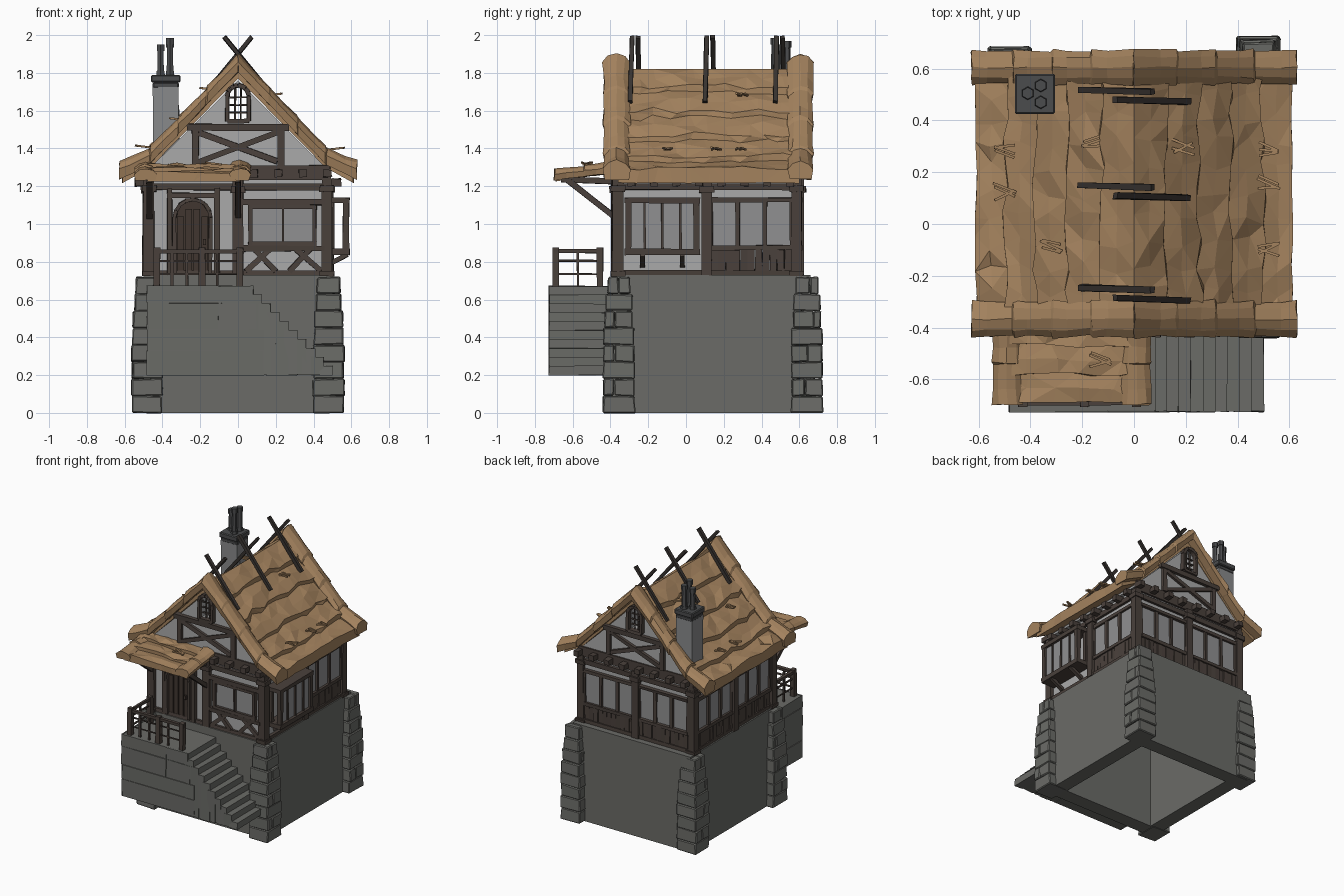
import bpy, bmesh, math, random
from mathutils import Vector, Matrix

if "Cube" in bpy.data.objects:
    bpy.data.objects.remove(bpy.data.objects["Cube"])
random.seed(7)
V = Vector

def mat(name, r, g, b):
    m = bpy.data.materials.new(name)
    m.diffuse_color = (r, g, b, 1)
    m.use_nodes = True
    m.node_tree.nodes["Principled BSDF"].inputs["Base Color"].default_value = m.diffuse_color
    return m

THATCH = mat("thatch", .37, .225, .112)
WOOD = mat("dark_timber", .068, .052, .044)
POLE = mat("charred_wood", .038, .032, .029)
DOOR = mat("door_wood", .052, .037, .03)
STONE = mat("stone", .145, .147, .135)
PLASTER = mat("plaster", .40, .40, .40)
GLASS = mat("window_glass", .28, .28, .285)
CHIM = mat("chimney_stone", .25, .255, .26)
CAP = mat("dark_stone", .07, .072, .075)

class Part:
    """Collects bars, boxes and prisms into one named object."""
    def __init__(self, name, material, jitter=0, bevel=0):
        self.name, self.mat, self.jit, self.bev = name, material, jitter, bevel
        self.bm = bmesh.new()

    def box(self, a, b, taper=1):
        lo = V([min(p, q) for p, q in zip(a, b)])
        size = V([abs(p - q) for p, q in zip(a, b)])
        for v in bmesh.ops.create_cube(self.bm, size=1)["verts"]:
            k = taper if v.co.z > 0 else 1
            c = V((v.co.x * k, v.co.y * k, v.co.z))
            v.co = lo + V([s * (t + .5) for s, t in zip(size, c)])

    def bar(self, p, q, w, d, n):
        p, q = V(p), V(q)
        z = (q - p).normalized()
        x = V(n).cross(z).normalized()
        m = Matrix((x * w, z.cross(x) * d, q - p)).transposed().to_4x4()
        m.translation = (p + q) / 2
        bmesh.ops.create_cube(self.bm, size=1, matrix=m)

    def cyl(self, x, y, z0, z1, r0, r1, n=6):
        bmesh.ops.create_cone(self.bm, cap_ends=True, segments=n, radius1=r0, radius2=r1, depth=z1 - z0,
                              matrix=Matrix.Translation((x, y, (z0 + z1) / 2)))

    def prism(self, pts, y0, y1):
        f = self.bm.faces.new([self.bm.verts.new((x, y0, z)) for x, z in pts])
        new = bmesh.ops.extrude_face_region(self.bm, geom=[f])["geom"]
        bmesh.ops.translate(self.bm, vec=(0, y1 - y0, 0), verts=[v for v in new if isinstance(v, bmesh.types.BMVert)])

    def loft(self, rings):
        rs = [[self.bm.verts.new(p) for p in r] for r in rings]
        n = len(rs[0])
        for a, b in zip(rs, rs[1:]):
            for i in range(n):
                j = (i + 1) % n
                self.bm.faces.new((a[i], a[j], b[j], b[i]))
        self.bm.faces.new(rs[0]); self.bm.faces.new(rs[-1])

    def done(self):
        for v in self.bm.verts:
            v.co += V([random.uniform(-1, 1) * self.jit for _ in range(3)])
        bmesh.ops.recalc_face_normals(self.bm, faces=self.bm.faces)
        me = bpy.data.meshes.new(self.name)
        self.bm.to_mesh(me)
        me.materials.append(self.mat)
        ob = bpy.data.objects.new(self.name, me)
        bpy.context.collection.objects.link(ob)
        if self.bev:
            m = ob.modifiers.new("bevel", 'BEVEL')
            m.width, m.segments = self.bev, 1
        return ob

def arch(cx, z0, z1, hw, n=8):
    pts = [(cx - hw, z0), (cx + hw, z0)]
    return pts + [(cx + hw * math.cos(math.pi * i / n), z1 - hw + hw * math.sin(math.pi * i / n)) for i in range(n + 1)]

# wall coordinates: along the wall, outward distance, height
SIDES = {"front": lambda u, d, z: V((u, -.36 - d, z)), "back": lambda u, d, z: V((u, .59 + d, z)),
         "right": lambda u, d, z: V((.47 + d, u, z)), "left": lambda u, d, z: V((-.47 - d, u, z))}
def wbox(part, side, u0, u1, z0, z1, d0, d1):
    part.box(SIDES[side](u0, d0, z0), SIDES[side](u1, d1, z1))

# hollow stone base, open below
base = Part("stone_base", STONE)
base.prism([(-.5, 0), (-.39, 0), (-.39, .69), (.39, .69), (.39, 0), (.5, 0), (.5, .73), (-.5, .73)], -.39, .66)
base.box((-.39, -.39, 0), (.39, -.28, .69))
base.box((-.39, .55, 0), (.39, .66, .69))
base.done()

# corner buttresses of stacked blocks
quoins = Part("corner_stones", STONE, .004, .006)
for cx, cy in ((-.48, -.35), (.48, -.355), (-.48, .6), (.48, .64)):
    for i in range(8):
        k = 1 - (0, 0, 0, 0, .03, .09, .17, .27)[i]
        hx, hy, z = .081 * k + .003 * (i % 2), .083 * k + .003 * ((i + 1) % 2), i * .09
        c = (cy + random.uniform(-.04, .04)) if i % 2 else cy + hy
        quoins.box((cx - hx, cy - hy, z), (cx + hx, c, z + .0895), .975)
        if i % 2:
            quoins.box((cx - hx, c, z), (cx + hx, cy + hy, z + .0895), .975)
quoins.done()

# landing with facing slabs and the stair
landing = Part("landing_block", STONE)
landing.box((-.478, -.722, .2), (.085, -.38, .67))
landing.done()
slabs = Part("landing_facing", STONE, .002)
for z0, z1, cuts in ((.2, .328, (-.48, .14)), (.332, .44, (-.48, .14)), (.444, .58, (-.48, -.1, .1)), (.584, .672, (-.48, -.1, .085))):
    for a, b in zip(cuts, cuts[1:]):
        slabs.box((a, -.727, z0), (b - .004, -.718, z1))
    slabs.box((-.483, -.727, z0), (-.474, -.4, z1))
slabs.done()
stairs = Part("stair_steps", STONE, .003)
for i in range(9):
    x = .08 + i * .0467
    stairs.box((x - .02, -.725, .2), (x + .0467, -.38, .625 - i * .047))
stairs.done()

# plaster storey and gable block with a see-through attic window
walls = Part("plaster_walls", PLASTER)
walls.box((-.47, -.36, .72), (.47, .59, 1.28))
walls.done()
gable = Part("gable_walls", PLASTER)
gable.prism([(-.5, 1.25), (.5, 1.25), (.49, 1.275), (.32, 1.44), (0, 1.76), (-.32, 1.44), (-.49, 1.275)], -.37, .6)
gable = gable.done()
cutter = Part("window_cutter", PLASTER)
cutter.prism(arch(0, 1.555, 1.72, .045), -1, 1)
cutter = cutter.done()
cutter.hide_render = True
cutter.hide_set(True)
m = gable.modifiers.new("window", 'BOOLEAN')
m.operation, m.object, m.solver = 'DIFFERENCE', cutter, 'EXACT'

# timber frame
t = Part("timber_frame", WOOD, .003)
glass = Part("window_panes", GLASS)
for x in (-.47, .47):
    for y in (-.36, .585):
        t.box((x - .028, y - .028, .73), (x + .028, y + .028, 1.24))
        for z, h in ((.725, .025), (1.17, .035)):
            t.box((x - .038, y - .038, z), (x + .038, y + .038, z + h))
for side, a, b, mid in (("front", -.5, .5, 0), ("back", -.5, .5, 0), ("left", -.39, .61, .11), ("right", -.39, .61, .11)):
    wbox(t, side, a, b, .725, .755, -.01, .022)
    wbox(t, side, a, b, 1.18, 1.215, -.01, .022)
    wbox(t, side, mid - .028, mid + .028, .73, 1.24, -.01, .035)
    wbox(t, side, mid - .038, mid + .038, 1.165, 1.2, -.01, .045)
    if side in ("front", "back"):
        # jetty board, joist ends and gable bracing
        wbox(t, side, -.49, .49, 1.235, 1.31, -.01, .022)
        for i in range(-3, 5):
            wbox(t, side, i * .13 - .068, i * .13 - .026, 1.248, 1.288, 0, .075)
        wbox(t, side, -.27, .27, 1.495, 1.53, 0, .035)
        P, n = SIDES[side], SIDES[side](0, 1, 0) - SIDES[side](0, 0, 0)
        for s in (-1, 1):
            wbox(t, side, s * .21, s * .245, 1.31, 1.5, 0, .03)
            t.bar(P(s * .21, .02, 1.33), P(-s * .21, .02, 1.485), .03, .02, n)
        pts = arch(0, 1.545, 1.735, .057)
        for p, q in zip(pts, pts[1:] + pts[:1]):
            t.bar(P(p[0], .02, p[1]), P(q[0], .02, q[1]), .022, .045, n)
        for x in (-.015, .015):
            wbox(t, side, x - .003, x + .003, 1.55, 1.72, 0, .015)
        for z in (1.59, 1.63, 1.67):
            wbox(t, side, -.045, .045, z - .003, z + .003, 0, .015)
    else:
        for i in range(8):
            wbox(t, side, -.31 + i * .12, -.27 + i * .12, 1.2, 1.24, 0, .075)

# rows of panes above vertical planks
for side, a, b in (("right", .13, .56), ("left", -.33, .09), ("left", .13, .56), ("back", -.44, -.02), ("back", .02, .44)):
    wbox(glass, side, a, b, .88, 1.12, 0, .006)
    for z in (.862, 1.115):
        wbox(t, side, a, b, z, z + .025, 0, .025)
    for i in range(4):
        u = a + (b - a) * i / 3
        wbox(t, side, u - .012, u + .012, .87, 1.13, 0, .02)
    for i in range(11):
        u = a + (b - a) * (i + .5) / 11
        wbox(t, side, u - .0185, u + .0185, .75, .87, 0, random.uniform(.01, .02))

# front window, braces and door surround
wbox(glass, "front", .07, .4, .9, 1.09, 0, .006)
for z0, z1 in ((.855, .885), (1.1, 1.13)):
    wbox(t, "front", .02, .46, z0, z1, 0, .03)
for z in (.885, 1.08):
    wbox(t, "front", .055, .415, z, z + .02, 0, .03)
for u in (.055, .232, .395):
    wbox(t, "front", u, u + (.02 if u != .232 else .01), .89, 1.1, 0, .03)
for a, b in ((.04, .17), (.2, .09), (.27, .38), (.44, .31)):
    t.bar((a, -.37, .75), (b, -.37, .865), .028, .025, (0, -1, 0))
for u in (-.375, -.125):
    wbox(t, "front", u, u + .028, .73, 1.19, 0, .03)
wbox(t, "front", -.375, -.097, 1.14, 1.165, 0, .03)
pts = arch(-.24, .74, 1.13, .095)
for p, q in zip(pts[1:], pts[2:] + pts[:1]):
    t.bar((p[0], -.375, p[1]), (q[0], -.375, q[1]), .018, .04, (0, -1, 0))
t.done()
glass.done()
door = Part("front_door", DOOR)
door.prism(arch(-.24, .73, 1.125, .088), -.37, -.35)
for i in range(4):
    door.box((-.32 + i * .042, -.378, .735), (-.286 + i * .042, -.36, 1.04 + .04 * (i in (1, 2))))
door.box((-.185, -.395, .89), (-.17, -.36, .92))
door.done()

# bay window on the right wall
bay = Part("bay_window_frame", WOOD, .002)
for z0, z1 in ((.835, .87), (1.11, 1.14)):
    bay.box((.46, -.325, z0), (.59, .075, z1))
for y in (-.305, .055):
    bay.box((.555, y - .016, .85), (.588, y + .016, 1.12))
    bay.box((.49, y - .013, .85), (.51, y + .013, 1.12))
for y in (-.22, -.125, -.03):
    bay.box((.56, y - .007, .86), (.58, y + .007, 1.12))
for y in (-.23, -.02):
    bay.bar((.47, y, .78), (.58, y, .84), .025, .025, (0, 1, 0))
bay.done()
pane = Part("bay_window_panes", GLASS)
pane.box((.564, -.31, .865), (.57, .06, 1.115))
pane.done()

# landing railing
rail = Part("landing_railing", WOOD, .002)
for x, y in ((-.43, -.69), (-.43, -.455), (-.19, -.69), (.01, -.69)):
    rail.box((x - .017, y - .017, .66), (x + .017, y + .017, .875))
rail.box((-.44, -.7, .845), (.03, -.675, .865))
rail.box((-.44, -.7, .845), (-.418, -.44, .865))
for z in (.73, .8):
    rail.box((-.43, -.694, z), (.01, -.686, z + .01))
    rail.box((-.434, -.69, z), (-.426, -.45, z + .01))
for x in (-.35, -.27, -.11):
    rail.box((x - .006, -.696, .67), (x + .006, -.684, .85))
rail.box((-.436, -.578, .67), (-.424, -.566, .85))
rail.done()

# porch brackets
br = Part("porch_brackets", WOOD, .002)
for x in (-.47, .0):
    br.bar((x, -.37, 1.03), (x, -.63, 1.235), .03, .03, (1, 0, 0))
    br.bar((x, -.37, 1.225), (x, -.66, 1.235), .03, .03, (1, 0, 0))
br.done()

def along(path, f):
    x = f * (len(path) - 1)
    i = min(int(x), len(path) - 2)
    a, b = path[i], path[i + 1]
    return a[0] + (b[0] - a[0]) * (x - i), a[1] + (b[1] - a[1]) * (x - i)

def thatch_sheet(name, path, w0, w1, courses, cols, place, th=.05, lip=.04):
    """Overlapping ragged courses running down a path."""
    p = Part(name, THATCH)
    rings = []
    for c in range(cols + 1):
        w, ring, f1 = w0 + (w1 - w0) * c / cols, [], 0
        for k in range(courses):
            f0 = f1
            f1 = (k + 1) / courses + (random.uniform(-.025, .025) if k < courses - 1 else random.uniform(-.015, 0))
            for f, h in ((f0, 0), ((f0 + f1) / 2, lip * random.uniform(0, .9)), (f1, lip * random.uniform(.5, 1.1))):
                a, z = along(path, f)
                ring.append(place(a, w + (random.uniform(-.03, .03) if 0 < c < cols else 0), z + h))
        ring += [place(a, w, z - th) for a, z in [along(path, q) for q in (f1, .75, .5, 0)]]
        rings.append(ring)
    p.loft(rings)
    bmesh.ops.triangulate(p.bm, faces=p.bm.faces)
    p.done()

def thatch_roll(name, path, w0, w1, segs, place, th=.092):
    """Thick bundled edge made of flared segments."""
    p = Part(name, THATCH, .004)
    rings, mid, hw = [], (w0 + w1) / 2, (w1 - w0) / 2
    for k in range(segs):
        for f, s in ((k / segs, .96 if k else 1.1), ((k + .6) / segs, 1), ((k + 1) / segs - .01, 1.08)):
            a, z = along(path, f)
            s *= random.uniform(.97, 1.03)
            rings.append([place(a, mid + u * hw * s, z - th + v * th * (s if v else 1)) for u, v in
                          ((-.85, 0), (-1, .55), (-.6, .85), (0, 1), (.6, .85), (1, .55), (.85, 0))])
    p.loft(rings)
    p.done()

# main roof and its gable edges
for s, nm in ((-1, "left"), (1, "right")):
    place = lambda a, w, z, s=s: V((s * a, w, z))
    thatch_sheet("roof_thatch_" + nm, [(0, 1.82), (.16, 1.66), (.32, 1.495), (.47, 1.345), (.615, 1.265)], -.36, .6, 5, 10, place)
    for y0, y1, e in ((-.435, -.30, "front"), (.54, .67, "back")):
        thatch_roll(f"roof_edge_{nm}_{e}", [(0, 1.895), (.17, 1.72), (.32, 1.56), (.47, 1.405), (.635, 1.325)], y0, y1, 4, place)
# porch roof
place = lambda a, w, z: V((w, a, z))
thatch_sheet("porch_thatch", [(-.36, 1.315), (-.69, 1.255)], -.48, .01, 3, 6, place, .03, .025)
for x, nm in ((-.49, "left"), (.01, "right")):
    thatch_roll("porch_edge_" + nm, [(-.38, 1.33), (-.70, 1.29)], x - .055, x + .055, 2, place, .06)

# loose straw tufts
straw = Part("loose_straw", THATCH)
for x, y in ((-.5, .27), (-.5, .11), (-.16, .3), (-.32, -.1), (.19, .28), (.52, .27), (.52, .14), (.52, -.11), (-.13, -.54)):
    z = (1.86 - abs(x) if abs(x) < .45 else 1.67 - .55 * abs(x)) if y > -.4 else 1.305
    sx = 1 if x > 0 else -1
    for k in range(3):
        dx, dy = random.uniform(.035, .045), random.uniform(-.02, .02)
        straw.bar((x - sx * dx, y - dy + k * .015, z + .01), (x + sx * dx, y + dy + k * .015, z + .02), .01, .01, (0, 0, 1))
straw.done()

# crossed ridge poles
poles = Part("ridge_poles", POLE, .003)
for y in (-.27, .125, .495):
    for s, dy in ((-1, .016), (1, -.016)):
        poles.bar((s * .21, y + dy - .008 * s, 1.645), (-s * .072, y + dy, 1.99), .022, .024, (0, 1, 0))
poles.done()

# chimney, cap and pots
ch = Part("chimney_stack", CHIM, .002)
ch.box((-.45, .435, 1.3), (-.315, .57, 1.73))
ch.box((-.34, .46, 1.4), (-.31, .55, 1.63), .8)
ch.done()
cap = Part("chimney_cap", CAP, 0, .006)
cap.box((-.46, .425, 1.75), (-.305, .58, 1.79))
cap.box((-.452, .433, 1.72), (-.313, .572, 1.75))
cap.done()
pots = Part("chimney_pots", CAP)
for x, y, z in ((-.41, .505, 1.95), (-.36, .535, 1.97), (-.36, .47, 1.985)):
    pots.cyl(x, y, 1.78, z, .021, .017)
    pots.cyl(x, y, z - .035, z, .023, .023)
    pots.cyl(x, y, 1.78, 1.81, .027, .024)
pots.done()
